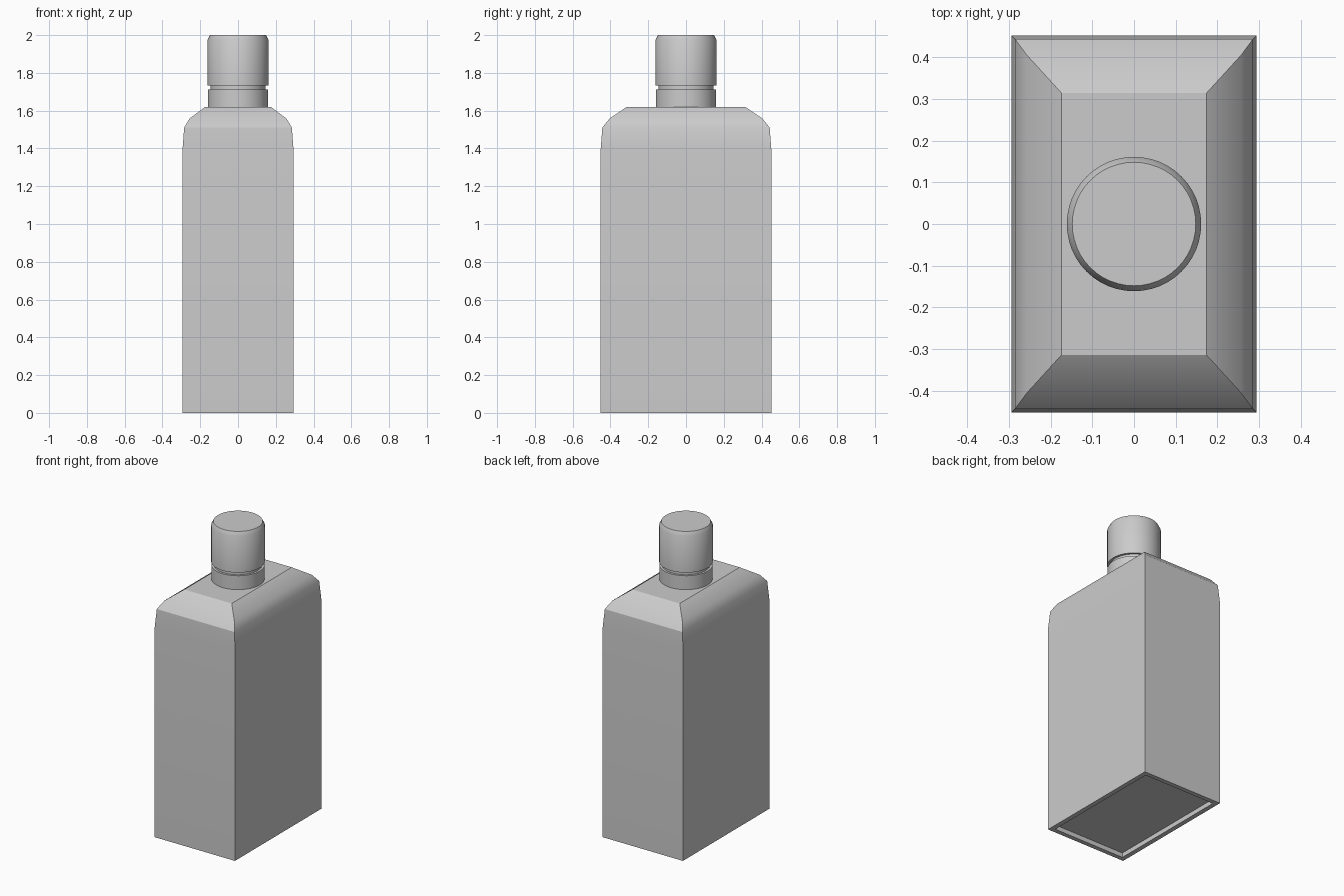
import bpy
import bmesh
import math

cube = bpy.data.objects.get("Cube")
if cube:
    bpy.data.objects.remove(cube, do_unlink=True)

# One plain grey for the whole bottle
grey = bpy.data.materials.new("plain grey")
grey.use_nodes = True
COLOUR = (0.6, 0.6, 0.6, 1)
grey.diffuse_color = COLOUR
grey.node_tree.nodes["Principled BSDF"].inputs["Base Color"].default_value = COLOUR


def loft(name, rings):
    """Join rings of points with quads and cap both ends."""
    bm = bmesh.new()
    loops = [[bm.verts.new(p) for p in ring] for ring in rings]
    n = len(loops[0])
    for low, high in zip(loops, loops[1:]):
        for i in range(n):
            j = (i + 1) % n
            bm.faces.new((low[i], low[j], high[j], high[i]))
    bm.faces.new(loops[0][::-1])
    bm.faces.new(loops[-1])
    bmesh.ops.recalc_face_normals(bm, faces=bm.faces)
    mesh = bpy.data.meshes.new(name)
    bm.to_mesh(mesh)
    bm.free()
    mesh.materials.append(grey)
    obj = bpy.data.objects.new(name, mesh)
    bpy.context.collection.objects.link(obj)
    bpy.ops.object.select_all(action="DESELECT")
    obj.select_set(True)
    bpy.context.view_layer.objects.active = obj
    bpy.ops.object.shade_smooth_by_angle(angle=math.radians(30))
    return obj


def rectangle(x, y, z):
    return [(-x, -y, z), (x, -y, z), (x, y, z), (-x, y, z)]


def circle(r, z, sides=48):
    angles = [math.tau * i / sides for i in range(sides)]
    return [(r * math.cos(a), r * math.sin(a), z) for a in angles]


# Body: recessed base, straight walls and rounded shoulders (half x, half y, z)
body = [(0.263, 0.422, 0.03), (0.263, 0.422, 0), (0.294, 0.452, 0),
        (0.294, 0.452, 1.39), (0.285, 0.443, 1.51), (0.257, 0.405, 1.558),
        (0.174, 0.314, 1.62)]
loft("bottle_body", [rectangle(*s) for s in body])

# Neck: collar, then the narrower groove under the cap
loft("neck_collar", [circle(0.16, z) for z in (1.615, 1.712)])
loft("neck_groove", [circle(0.146, z) for z in (1.7, 1.74)])

# Cap with a chamfered top edge
loft("cap", [circle(r, z) for r, z in ((0.161, 1.733), (0.161, 1.975), (0.148, 2))])
